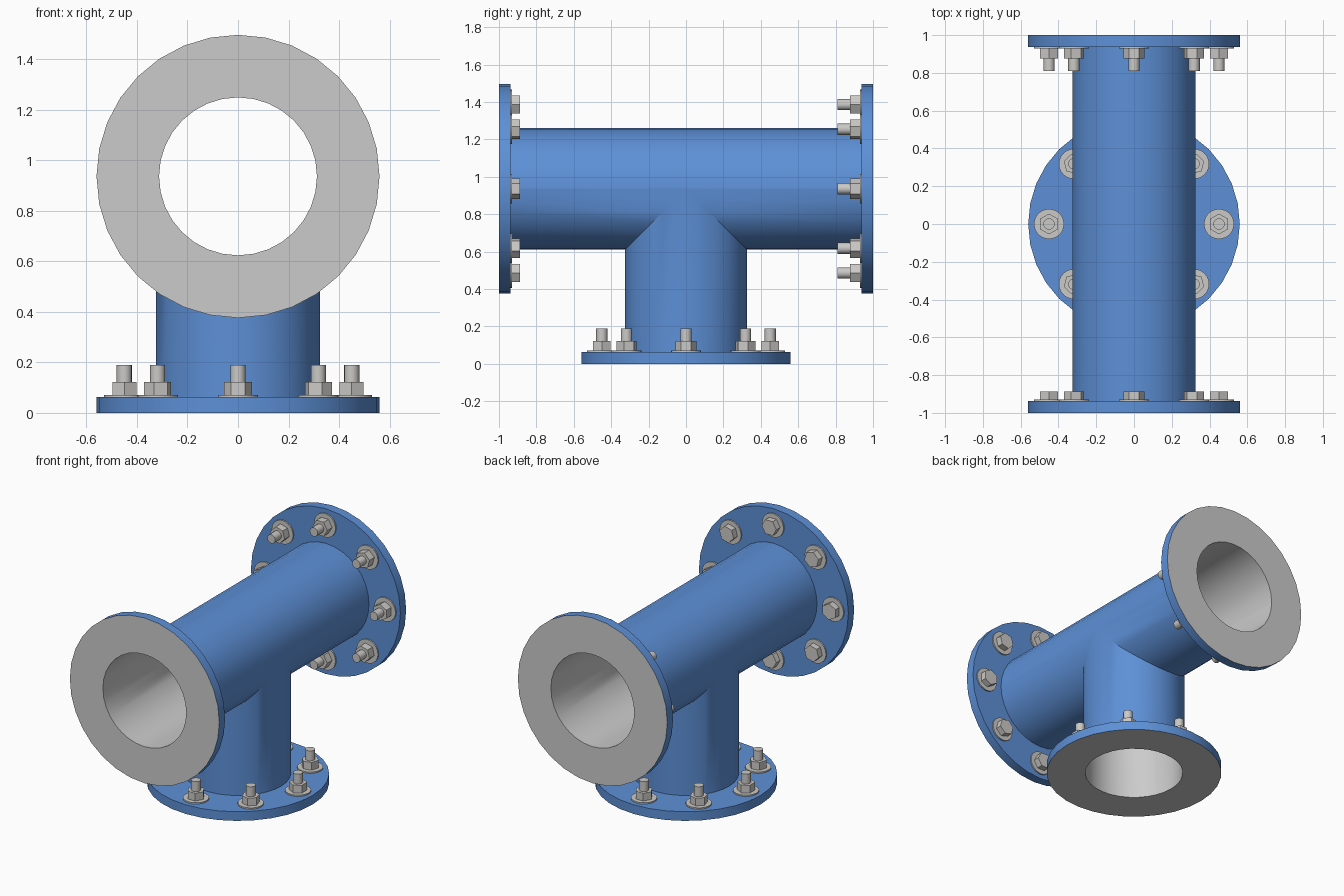
import bpy, bmesh, math
from mathutils import Matrix

if "Cube" in bpy.data.objects:
    bpy.data.objects.remove(bpy.data.objects["Cube"])

AXIS_Z = 0.936     # height of the main pipe axis
SEG = 32
R_OUT, R_BORE, R_FLANGE = 0.325, 0.3125, 0.56
T_FLANGE = 0.062


def material(name, rgb):
    m = bpy.data.materials.new(name)
    m.diffuse_color = (*rgb, 1)
    m.use_nodes = True
    m.node_tree.nodes["Principled BSDF"].inputs["Base Color"].default_value = m.diffuse_color
    return m


BLUE = material("blue paint", (0.11, 0.28, 0.68))
GREY = material("bare grey", (0.60, 0.60, 0.60))
STEEL = material("bolt steel", (0.60, 0.59, 0.57))


def finish(name, bm, mats, matrix=Matrix()):
    me = bpy.data.meshes.new(name)
    bm.to_mesh(me)
    bm.free()
    for m in mats:
        me.materials.append(m)
    ob = bpy.data.objects.new(name, me)
    bpy.context.collection.objects.link(ob)
    ob.matrix_world = matrix
    bpy.ops.object.select_all(action='DESELECT')
    ob.select_set(True)
    bpy.context.view_layer.objects.active = ob
    bpy.ops.object.shade_smooth_by_angle(angle=math.radians(30))
    return ob


def strip(bm, row_a, row_b):
    a = [bm.verts.new(p) for p in row_a]
    b = [bm.verts.new(p) for p in row_b]
    for i in range(len(a) - 1):
        bm.faces.new((a[i], a[i + 1], b[i + 1], b[i]))


def tee_shell(name, r, y_end, z_end, mat, inward=False):
    """Two equal cylinders meeting in a mitred seam."""
    bm = bmesh.new()
    ang = [2 * math.pi * i / SEG for i in range(SEG + 1)]
    ring = [(r * math.cos(a), r * math.sin(a)) for a in ang]
    upper, lower = ring[:SEG // 2 + 1], ring[SEG // 2:]
    # upper half of the main pipe
    strip(bm, [(x, y_end, AXIS_Z + s) for x, s in upper],
          [(x, -y_end, AXIS_Z + s) for x, s in upper])
    # lower halves, trimmed at the branch
    strip(bm, [(x, y_end, AXIS_Z + s) for x, s in lower],
          [(x, -s, AXIS_Z + s) for x, s in lower])
    strip(bm, [(x, s, AXIS_Z + s) for x, s in lower],
          [(x, -y_end, AXIS_Z + s) for x, s in lower])
    # branch pipe
    strip(bm, [(x, s, z_end) for x, s in ring],
          [(x, s, AXIS_Z - abs(s)) for x, s in ring])
    bmesh.ops.remove_doubles(bm, verts=bm.verts, dist=1e-4)
    # orient by the top of the main pipe
    bmesh.ops.recalc_face_normals(bm, faces=bm.faces)
    top = max(bm.faces, key=lambda f: f.calc_center_median().z)
    if (top.normal.z > 0) == inward:
        bmesh.ops.reverse_faces(bm, faces=bm.faces)
    finish(name, bm, [mat])


def flange(name, matrix):
    """Ring with its outer face at local z = 0."""
    bm = bmesh.new()
    profile = [(R_BORE, 0), (R_FLANGE, 0), (R_FLANGE, T_FLANGE), (R_BORE, T_FLANGE)]
    rows = [[bm.verts.new((r * math.cos(2 * math.pi * i / SEG),
                           r * math.sin(2 * math.pi * i / SEG), z))
             for i in range(SEG)] for r, z in profile]
    for k in range(3):
        for i in range(SEG):
            j = (i + 1) % SEG
            f = bm.faces.new((rows[k][i], rows[k + 1][i], rows[k + 1][j], rows[k][j]))
            f.material_index = 1 if k == 0 else 0
    bm.normal_update()
    if next(iter(bm.faces)).normal.z > 0:
        bmesh.ops.reverse_faces(bm, faces=bm.faces)
    finish(name, bm, [BLUE, GREY], matrix)


def prism(bm, sides, r, z0, z1, place, turn=0.0):
    bmesh.ops.create_cone(bm, cap_ends=True, segments=sides, radius1=r, radius2=r,
                          depth=z1 - z0,
                          matrix=place @ Matrix.Translation((0, 0, (z0 + z1) / 2))
                          @ Matrix.Rotation(turn, 4, 'Z'))


def bolts(name, matrix, nut_top, stud_top=None):
    """Eight washers with hex heads, or hex nuts on studs."""
    bm = bmesh.new()
    for k in range(8):
        place = (Matrix.Rotation(k * math.pi / 4, 4, 'Z')
                 @ Matrix.Translation((0.45, 0, 0)))
        prism(bm, 24, 0.08, T_FLANGE - 0.004, 0.071, place)
        # create_cone puts its first corner on the y axis: flats face the hub
        prism(bm, 6, 0.055, 0.071, nut_top, place)
        if stud_top:
            prism(bm, 16, 0.03, nut_top - 0.01, stud_top, place)
    finish(name, bm, [STEEL], matrix)


# pipe body and bore
tee_shell("pipe_body", R_OUT, 1 - T_FLANGE, T_FLANGE, BLUE)
tee_shell("pipe_bore", R_BORE, 1.0, 0.0, GREY, inward=True)

# flanges with their fasteners: local z points into the fitting
frames = {
    "bottom": (Matrix(), 0.123, 0.19),
    "front": (Matrix.Translation((0, -1, AXIS_Z)) @ Matrix.Rotation(-math.pi / 2, 4, 'X'),
              0.112, None),
    "back": (Matrix.Translation((0, 1, AXIS_Z)) @ Matrix.Rotation(math.pi / 2, 4, 'X'),
             0.123, 0.19),
}
for side, (frame, nut_top, stud_top) in frames.items():
    flange(side + "_flange", frame)
    bolts(side + "_bolts", frame, nut_top, stud_top)
